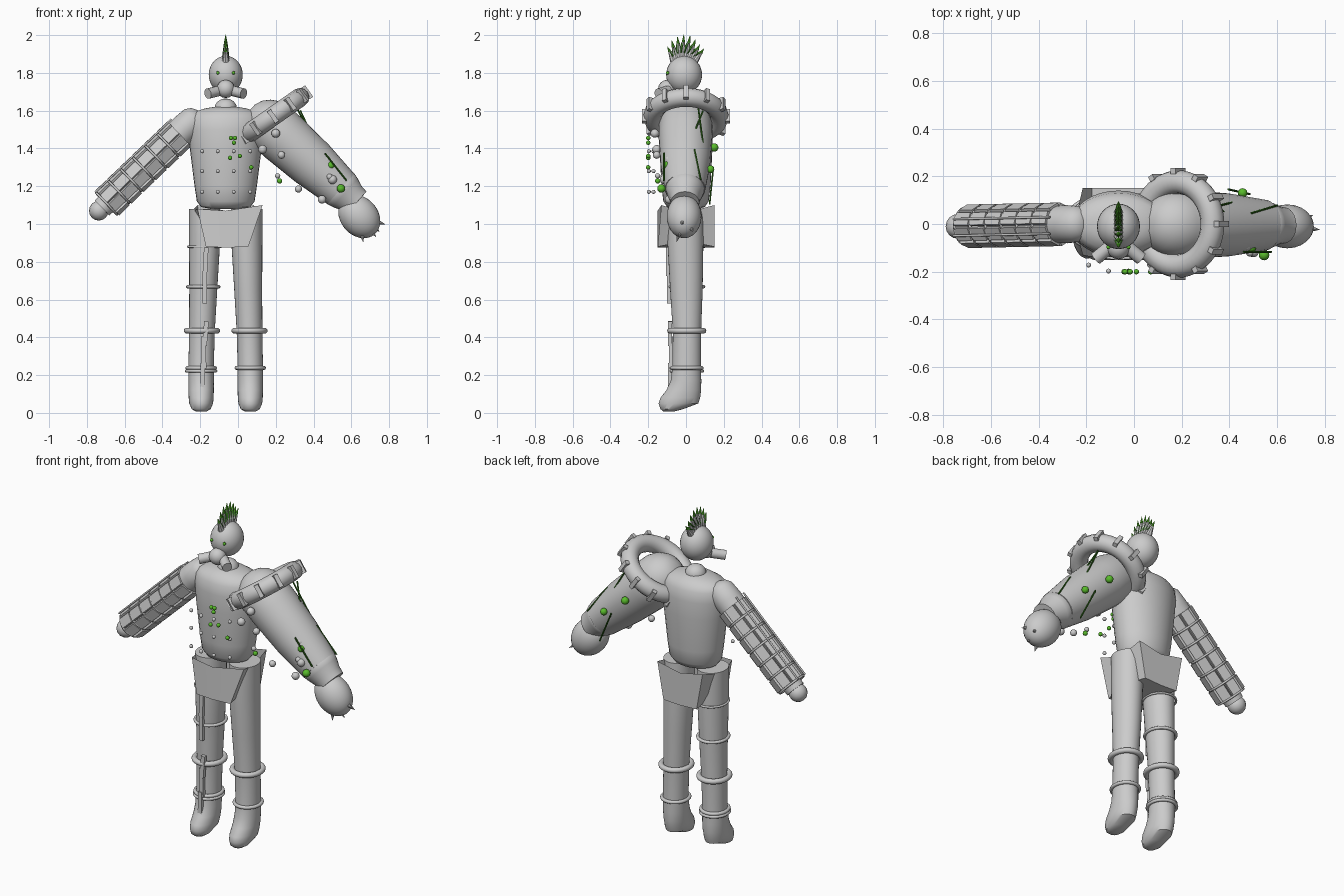
import bpy, bmesh, math
from mathutils import Vector, Matrix

if "Cube" in bpy.data.objects:
    bpy.data.objects.remove(bpy.data.objects["Cube"])


def material(name, rgb):
    m = bpy.data.materials.new(name)
    m.use_nodes = True
    m.diffuse_color = (*rgb, 1)
    m.node_tree.nodes["Principled BSDF"].inputs["Base Color"].default_value = (*rgb, 1)
    return m


GREY = material("light grey", (.6, .6, .6))
GREEN = material("bright green", (.1, .5, .025))
DARK = material("dark green", (.03, .16, .01))
CX = -.065  # body centre line
Z = Vector((0, 0, 1))


def finish(name, bm, mat, smooth=True):
    bmesh.ops.recalc_face_normals(bm, faces=bm.faces)
    me = bpy.data.meshes.new(name)
    bm.to_mesh(me)
    bm.free()
    ob = bpy.data.objects.new(name, me)
    bpy.context.collection.objects.link(ob)
    me.materials.append(mat)
    if smooth:
        bpy.ops.object.select_all(action='DESELECT')
        ob.select_set(True)
        bpy.context.view_layer.objects.active = ob
        bpy.ops.object.shade_smooth_by_angle(angle=math.radians(40))
    return ob


def loft(name, sections, mat=GREY, sides=32, matrix=None):
    """Skin ellipses given as (z, x, y, rx, ry)."""
    bm = bmesh.new()
    rings = []
    for z, x, y, rx, ry in sections:
        angles = [2 * math.pi * i / sides for i in range(sides)]
        rings.append([bm.verts.new((x + rx * math.cos(a), y + ry * math.sin(a), z)) for a in angles])
    for lo, hi in zip(rings, rings[1:]):
        for i in range(sides):
            j = (i + 1) % sides
            bm.faces.new((lo[i], lo[j], hi[j], hi[i]))
    bm.faces.new(rings[0])
    bm.faces.new(rings[-1])
    if matrix:
        bm.transform(matrix)
    return finish(name, bm, mat)


def aim(start, direction):
    return Matrix.Translation(start) @ Z.rotation_difference(Vector(direction)).to_matrix().to_4x4()


def rod(name, a, b, r1, r2, mat=GREY, sides=12):
    """Straight or tapered rod between two points."""
    a, b = Vector(a), Vector(b)
    return loft(name, [(0, 0, 0, r1, r1), ((b - a).length, 0, 0, r2, r2)], mat, sides, aim(a, b - a))


def ball(name, centre, size, mat=GREY, seg=16, rotation=None):
    bm = bmesh.new()
    bmesh.ops.create_uvsphere(bm, u_segments=seg, v_segments=seg // 2, radius=1)
    s = size if isinstance(size, tuple) else (size,) * 3
    rot = rotation or Matrix.Identity(4)
    bm.transform(Matrix.Translation(centre) @ rot @ Matrix.Diagonal((*s, 1)))
    return finish(name, bm, mat)


def hoop(name, matrix, major, minor, ry=1, seg=36):
    """Ring of round tube around the local z axis."""
    bm = bmesh.new()
    tube = 12
    grid = []
    for i in range(seg):
        a = 2 * math.pi * i / seg
        grid.append([])
        for k in range(tube):
            t = 2 * math.pi * k / tube
            r = major + minor * math.cos(t)
            grid[-1].append(bm.verts.new((r * math.cos(a), r * ry * math.sin(a), minor * math.sin(t))))
    for i in range(seg):
        p, q = grid[i], grid[(i + 1) % seg]
        for k in range(tube):
            m = (k + 1) % tube
            bm.faces.new((p[k], q[k], q[m], p[m]))
    bm.transform(matrix)
    return finish(name, bm, GREY)


def box(name, matrix, size):
    bm = bmesh.new()
    bmesh.ops.create_cube(bm, size=1)
    bm.transform(matrix @ Matrix.Diagonal((*size, 1)))
    return finish(name, bm, GREY, False)


# Torso and neck
body = [(1.08, .08, .07), (1.09, .13, .1), (1.12, .153, .12), (1.2, .165, .13), (1.4, .19, .14),
        (1.5, .2, .14), (1.56, .197, .13), (1.59, .175, .11), (1.612, .11, .08), (1.622, .05, .04)]
loft("torso", [(z, CX, 0, rx, ry) for z, rx, ry in body])
ball("neck", (CX, 0, 1.61), (.06, .06, .055))

# Head, eyes and breathing mask
ball("head", (CX, -.01, 1.79), (.09, .095, .1), GREY, 32)
ball("mask", (CX, -.1, 1.715), .048)
for s in (-1, 1):
    ball("eye", (CX + s * .042, -.097, 1.8), .009, GREEN, 10)
    rod("mask_filter", (CX + s * .035, -.095, 1.705), (CX + s * .095, -.145, 1.69), .028, .028)

# Crest of fanned spikes with green tips
for i in range(8):
    t = i / 7
    a = math.radians(-38 + 76 * t)
    d = Vector((0, math.sin(a) * .75 + .12, math.cos(a))).normalized()
    base = Vector((CX, -.01 + .085 * math.sin(a), 1.79 + .085 * math.cos(a)))
    tip = base + d * (.09 + .04 * math.sin(math.pi * min(t * 1.1, 1)))
    mid = base.lerp(tip, .68)
    rod("crest_spike", base, mid, .021, .008, GREY, 8)
    rod("crest_tip", mid, tip, .009, .0005, GREEN, 8)
    rod("crest_edge", base + Vector((0, -.008, .03)), mid, .017, .009, DARK, 4)

# Chest studs and green droplets
for z in (1.385, 1.28, 1.17):
    for x, y in ((-.125, -.172), (-.042, -.197), (.042, -.197), (.13, -.172)):
        ball("chest_stud", (CX + x, y, z), .011, GREY, 10)
for x, z in ((-.037, 1.455), (-.016, 1.455), (-.022, 1.43), (-.042, 1.35), (.01, 1.36), (.07, 1.3)):
    ball("chest_droplet", (x, -.2, z), .012, GREEN, 10)

# Hip wrap with raised corners
bm = bmesh.new()
top = [(-.15, -.13, 1.08), (0, -.15, 1.07), (.195, -.13, 1.1), (.16, 0, 1.06),
       (.15, .15, 1.1), (0, .15, 1.07), (-.15, .15, 1.1), (-.185, 0, 1.06)]
low = [(-.105, -.15, .88), (0, -.15, .875), (.12, -.15, .88), (.11, 0, .91),
       (.11, .15, .88), (0, .15, .875), (-.11, .15, .88), (-.11, 0, .91)]
up, dn = [[bm.verts.new((CX + x, y, z)) for x, y, z in ring] for ring in (top, low)]
for i in range(8):
    j = (i + 1) % 8
    bm.faces.new((dn[i], dn[j], up[j], up[i]))
bm.faces.new(dn)
finish("hip_wrap", bm, GREY)

# Legs with feet: height, side offset, depth centre, half width, half depth
leg = [(.008, .13, -.09, .03, .03), (.02, .13, -.075, .05, .06), (.05, .13, -.04, .063, .105),
       (.08, .13, -.03, .066, .105), (.12, .13, -.012, .067, .092), (.17, .13, 0, .067, .081),
       (.25, .13, .004, .067, .075), (.43, .126, .005, .068, .075), (.65, .119, .002, .074, .086),
       (.9, .112, -.003, .082, .095), (1.08, .112, -.003, .082, .095)]
for s, side in ((-1, "right"), (1, "left")):
    loft(side + "_leg", [(z, CX + s * x, y, rx, ry) for z, x, y, rx, ry in leg])
    bands = [(.435, .126, .081, .015), (.238, .13, .073, .01)]
    if s < 0:
        bands += [(.88, .112, .088, .006), (.668, .119, .082, .009), (.222, .13, .077, .009)]
    for z, x, r, thick in bands:
        hoop(side + "_leg_band", Matrix.Translation((CX + s * x, .004, z)), r, thick, 1.08)

# Straps down the front of the right leg
for x, y, z, length, tilt in ((-.172, -.095, .8, .15, 3), (-.177, -.09, .66, .16, 0),
                              (-.172, -.085, .42, .13, 4), (-.182, -.08, .32, .17, -2), (-.188, -.085, .2, .13, 1)):
    box("leg_strap", Matrix.Translation((x, y, z)) @ Matrix.Rotation(math.radians(tilt), 4, 'Y'), (.024, .02, length))

# Right arm, hand and plated sleeve
start, end = Vector((-.245, 0, 1.54)), Vector((-.72, -.01, 1.085))
arm = aim(start, end - start)
length = (end - start).length
profile = [(-.065, .025), (-.05, .055), (-.02, .075), (.05, .08), (.2, .075), (.4, .068), (length, .055)]
loft("right_arm", [(h, 0, 0, r, r) for h, r in profile], GREY, 32, arm)
ball("right_hand", (-.737, -.01, 1.07), .052)
for row in range(6):
    h = .13 + row * .09
    for k in range(8):
        spin = Matrix.Rotation(math.pi * (k + .5) / 4, 4, 'Z')
        box("sleeve_plate", arm @ spin @ Matrix.Translation((.079, 0, h)), (.016, .056, .078))
    hoop("sleeve_ring", arm @ Matrix.Translation((0, 0, h + .045)), .08, .006)
for y in (-.04, .03, .072):
    lift = Vector((-.06, y, .06)) * (1 if abs(y) < .05 else .55)
    rod("sleeve_wire", start.lerp(end, .1) + lift, start.lerp(end, .95) + lift, .005, .005)

# Left arm, cuff and clawed hand
start, end = Vector((.17, -.002, 1.52)), Vector((.545, -.005, 1.185))
arm = aim(start, end - start)
length = (end - start).length
profile = [(-.135, .03), (-.12, .07), (-.09, .105), (-.05, .13), (0, .142), (.1, .142), (.3, .132), (length, .107)]
loft("left_arm", [(h, 0, 0, r, r) for h, r in profile], GREY, 32, arm)
profile = [(length - .02, .1), (length, .108), (length + .03, .1), (length + .07, .085), (length + .11, .08)]
loft("left_cuff", [(h, 0, 0, r, r * .95) for h, r in profile], GREY, 32, arm)
hand = Vector((.642, -.01, 1.04))
ball("left_hand", hand, (.1, .092, .125), GREY, 32, aim((0, 0, 0), (.65, 0, -.76)))
for d in ((1, -.1, -.3), (.7, -.2, -.85), (.15, -.3, -1), (.8, .35, -.6)):
    d = Vector(d).normalized()
    rod("claw", hand + d * .09, hand + d * .142, .017, .001, GREY, 8)

# Tilted shoulder ring with studs
ring = Matrix.Translation((.185, 0, 1.57)) @ Matrix.Rotation(math.radians(-35), 4, 'Y')
hoop("shoulder_ring", ring, .175, .05, 1, 48)
for k in range(12):
    spin = Matrix.Rotation(math.pi * k / 6, 4, 'Z')
    box("ring_stud", ring @ spin @ Matrix.Translation((.222, 0, 0)), (.024, .024, .075))

# Growths on the left arm
for x, y, z, r in ((.2, -.165, 1.48, .023), (.13, -.155, 1.395, .023), (.23, -.155, 1.365, .02),
                   (.21, -.15, 1.255, .014), (.32, -.13, 1.185, .019), (.47, -.09, 1.34, .022),
                   (.5, -.115, 1.235, .024), (.485, -.12, 1.25, .016), (.445, -.09, 1.13, .022)):
    ball("grey_growth", (x, y, z), r)
for x, y, z, r in ((.22, -.15, 1.228, .014), (.49, -.1, 1.31, .021), (.545, -.13, 1.188, .022),
                   (.3, .15, 1.405, .022), (.455, .13, 1.29, .02), (.44, .108, 1.305, .013)):
    ball("green_growth", (x, y, z), r, GREEN)

# Thin needles along the left arm
for a, b in (((.49, .045, 1.395), (.6, .078, 1.235)), ((.395, .145, 1.3), (.485, .125, 1.105)),
             ((.46, -.117, 1.375), (.575, -.117, 1.23)), ((.31, .065, 1.615), (.41, .09, 1.43)),
             ((.4, .03, 1.45), (.33, .09, 1.6))):
    rod("needle", a, b, .0045, .0045, DARK, 8)
